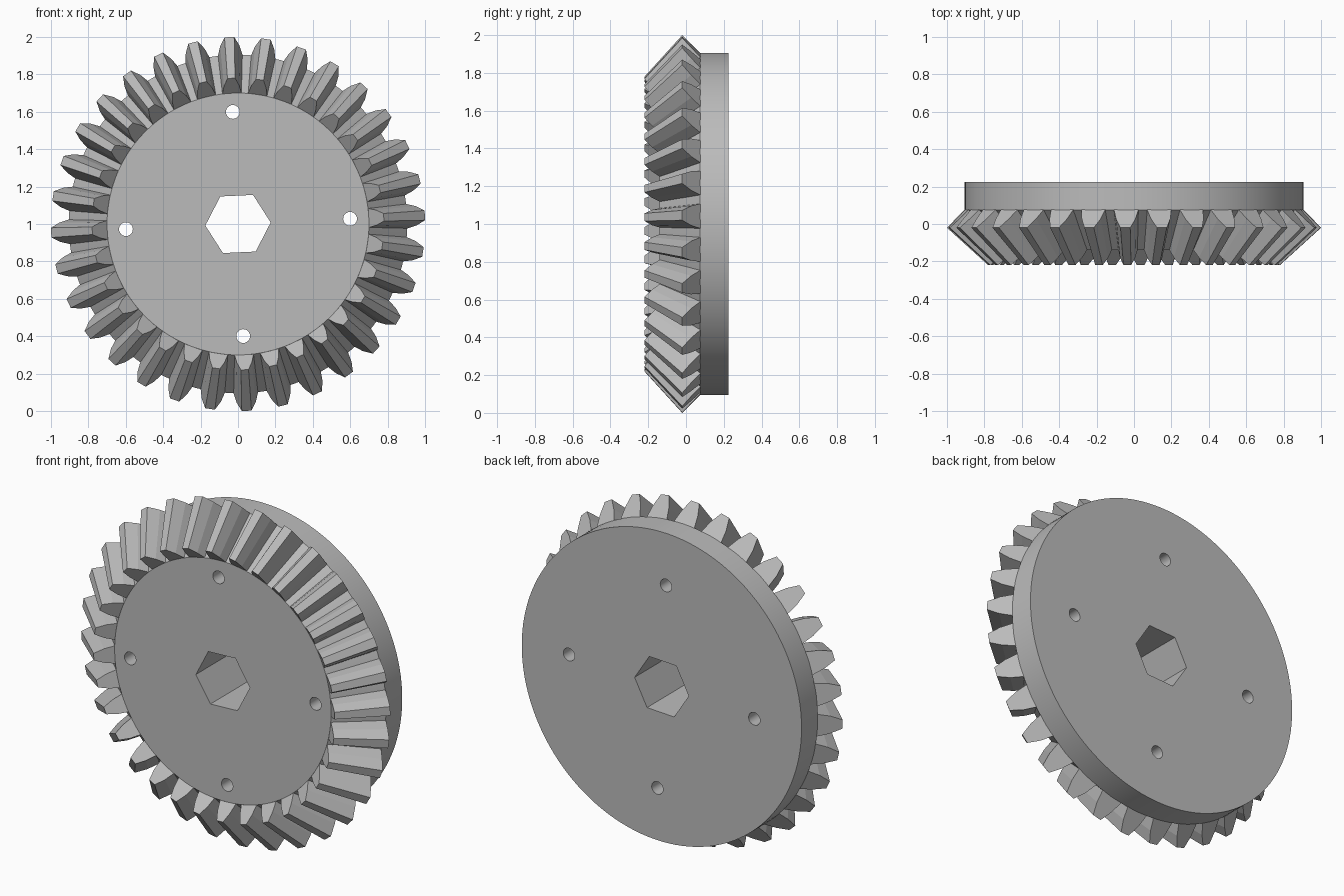
import bpy, bmesh, math
from math import sin, cos, tau

TEETH = 32
TURN = math.radians(2.65)
SEGMENTS = 128
# Radius and depth (y) at the ends of the root and tip cones
ROOT_TOE, TIP_TOE = (0.70, -0.14), (0.78, -0.22)
ROOT_HEEL, TIP_HEEL = (0.905, 0.075), (1.0, -0.02)
BACK = 0.225

cube = bpy.data.objects.get("Cube")
if cube:
    bpy.data.objects.remove(cube, do_unlink=True)

grey = bpy.data.materials.new("steel_grey")
grey.use_nodes = True
colour = (0.5, 0.5, 0.5, 1)
grey.diffuse_color = colour
grey.node_tree.nodes["Principled BSDF"].inputs["Base Color"].default_value = colour


def place(r, y, angle, side=0.0):
    """Point at a radius and angle about the gear axis, shifted sideways."""
    return (r * cos(angle) - side * sin(angle), y,
            1 + r * sin(angle) + side * cos(angle))


def finish(bm, name):
    bmesh.ops.recalc_face_normals(bm, faces=bm.faces)
    mesh = bpy.data.meshes.new(name)
    bm.to_mesh(mesh)
    bm.free()
    mesh.materials.append(grey)
    obj = bpy.data.objects.new(name, mesh)
    bpy.context.collection.objects.link(obj)
    return obj


def loft(bm, rings):
    """Join closed rings of points and cap both ends."""
    rings = [[bm.verts.new(p) for p in ring] for ring in rings]
    for a, b in zip(rings, rings[1:]):
        for i in range(len(a)):
            j = (i + 1) % len(a)
            bm.faces.new((a[i], a[j], b[j], b[i]))
    bm.faces.new(rings[0])
    bm.faces.new(rings[-1])


def circle(r, y, count):
    return [place(r, y, TURN + tau * i / count) for i in range(count)]


# Solid blank: root cone plus back rim
bm = bmesh.new()
loft(bm, [circle(r, y, SEGMENTS)
          for r, y in (ROOT_TOE, ROOT_HEEL, (ROOT_HEEL[0], BACK))])
body = finish(bm, "gear_body")

# Cutter: hexagonal bore and four bolt holes
bm = bmesh.new()
loft(bm, [circle(0.175, y, 6) for y in (-0.5, 0.5)])
for k in range(4):
    x, _, z = place(0.6, 0, TURN + k * tau / 4)
    loft(bm, [[(px + x, py, pz + z - 1) for px, py, pz in circle(0.037, y, 24)]
              for y in (-0.5, 0.5)])
cutter = finish(bm, "hole_cutter")
cutter.hide_render = True

cut = body.modifiers.new("holes", "BOOLEAN")
cut.operation = "DIFFERENCE"
cut.solver = "EXACT"
cut.object = cutter
bpy.context.view_layer.objects.active = body
body.select_set(True)
bpy.ops.object.modifier_apply(modifier=cut.name)
bpy.data.objects.remove(cutter, do_unlink=True)
bpy.ops.object.shade_smooth_by_angle(angle=math.radians(30))

# Tapered teeth: (height fraction, half width at the heel)
FLANK = [(-0.1, 0.066), (0.0, 0.065), (0.5, 0.052), (1.0, 0.026)]
OUTLINE = [(h, -w) for h, w in FLANK] + [(h, w) for h, w in reversed(FLANK)]


def section(root, tip, scale, angle):
    return [place(root[0] + h * (tip[0] - root[0]),
                  root[1] + h * (tip[1] - root[1]), angle, w * scale)
            for h, w in OUTLINE]


bm = bmesh.new()
for k in range(TEETH):
    angle = TURN + k * tau / TEETH
    loft(bm, [section(ROOT_TOE, TIP_TOE, 0.78, angle),
              section(ROOT_HEEL, TIP_HEEL, 1.0, angle)])
finish(bm, "gear_teeth")
